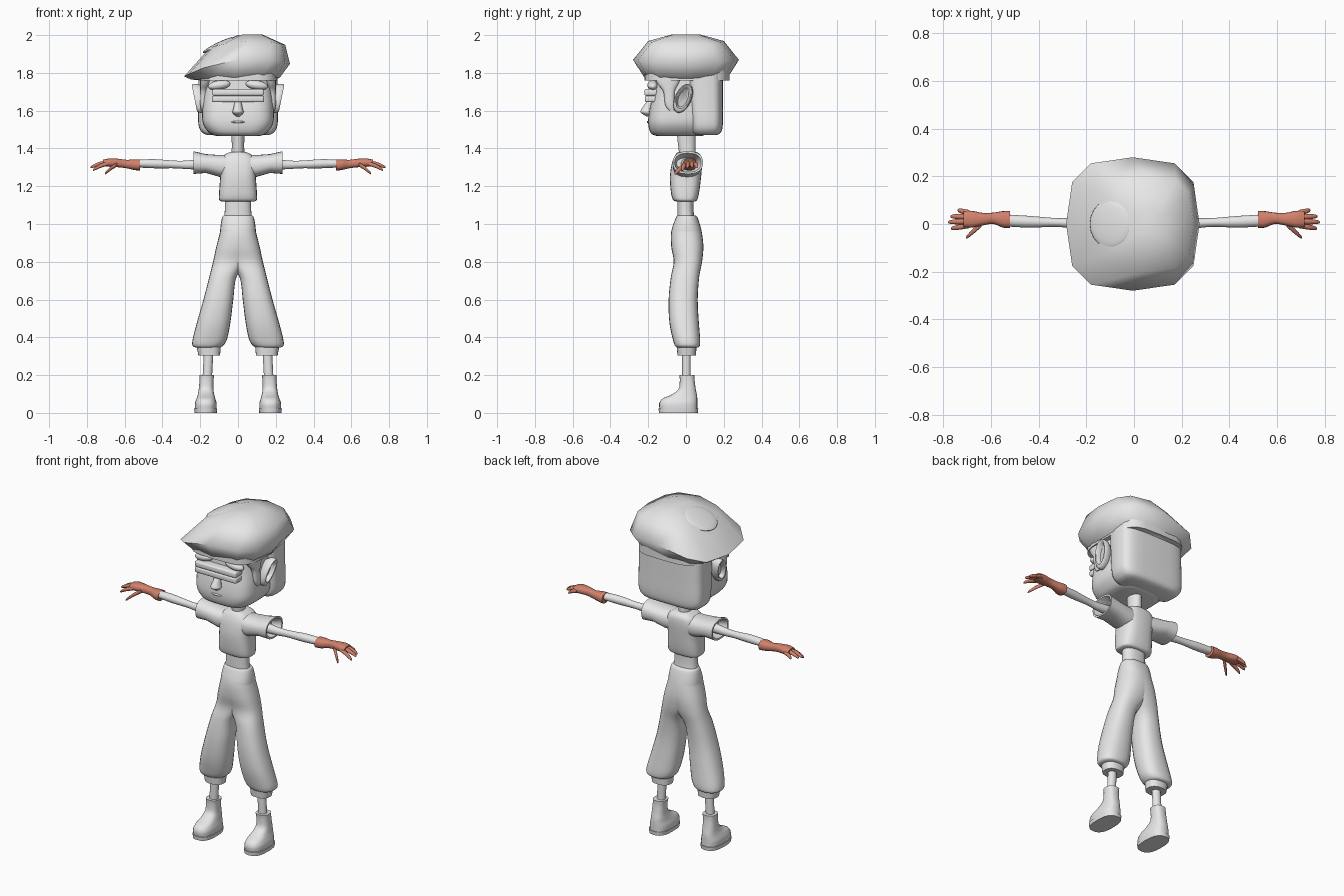
import bpy, bmesh, math
from mathutils import Vector

cube = bpy.data.objects.get("Cube")
if cube:
    bpy.data.objects.remove(cube)


def material(name, colour):
    mat = bpy.data.materials.new(name)
    mat.use_nodes = True
    mat.diffuse_color = (*colour, 1)
    mat.node_tree.nodes["Principled BSDF"].inputs["Base Color"].default_value = (*colour, 1)
    return mat


grey = material("plain grey", (0.8, 0.8, 0.8))
red = material("terracotta glove", (0.64, 0.22, 0.15))


def finish(name, bm, mat, angle):
    bmesh.ops.recalc_face_normals(bm, faces=bm.faces)
    mesh = bpy.data.meshes.new(name)
    bm.to_mesh(mesh)
    bm.free()
    mesh.materials.append(mat)
    obj = bpy.data.objects.new(name, mesh)
    bpy.context.collection.objects.link(obj)
    bpy.ops.object.select_all(action="DESELECT")
    obj.select_set(True)
    bpy.context.view_layer.objects.active = obj
    bpy.ops.object.shade_smooth_by_angle(angle=math.radians(angle))
    return obj


def spline(rings, steps):
    """Fill in smooth in-between rings with a Catmull-Rom curve."""
    if steps == 1:
        return rings
    padded = [rings[0], *rings, rings[-1]]
    result = []
    for a, b, c, d in zip(padded, padded[1:], padded[2:], padded[3:]):
        for k in range(steps):
            t = k / steps
            result.append([q + t / 2 * (r - p + t * (2 * p - 5 * q + 4 * r - s + t * (3 * (q - r) + s - p)))
                           for p, q, r, s in zip(a, b, c, d)])
    return result + [rings[-1]]


def loft(name, rings, axis="z", side=1, sides=24, power=2.4, steps=4, warp=None, mat=grey, angle=50):
    """Rings in hundredths: position on the axis, then min and max of the two other axes."""
    bm = bmesh.new()
    loops = []
    for pos, u0, u1, v0, v1 in spline(rings, steps):
        loop = []
        for i in range(sides):
            a = math.tau * i / sides
            c, s = math.cos(a), math.sin(a)
            u = (u0 + u1) / 2 + (u1 - u0) / 2 * math.copysign(abs(c) ** (2 / power), c)
            v = (v0 + v1) / 2 + (v1 - v0) / 2 * math.copysign(abs(s) ** (2 / power), s)
            point = Vector((u, v, pos) if axis == "z" else (pos, u, v)) / 100
            if warp:
                point = Vector(warp(*point))
            point.x *= side
            loop.append(bm.verts.new(point))
        loops.append(loop)
    for low, high in zip(loops, loops[1:]):
        for i in range(sides):
            j = (i + 1) % sides
            bm.faces.new((low[i], low[j], high[j], high[i]))
    bm.faces.new(loops[0])
    bm.faces.new(loops[-1])
    return finish(name, bm, mat, angle)


def blob(name, centre, size, tilt=0):
    bm = bmesh.new()
    bmesh.ops.create_uvsphere(bm, u_segments=20, v_segments=12, radius=0.5)
    obj = finish(name, bm, grey, 60)
    obj.location, obj.scale = centre, size
    obj.rotation_euler.y = tilt
    return obj


def block(name, centre, size, bevel):
    bm = bmesh.new()
    bmesh.ops.create_cube(bm, size=1)
    bmesh.ops.scale(bm, vec=size, verts=bm.verts)
    bmesh.ops.translate(bm, vec=centre, verts=bm.verts)
    bmesh.ops.bevel(bm, geom=bm.edges[:], offset=bevel, segments=3, profile=0.5, affect="EDGES")
    return finish(name, bm, grey, 40)


# Head and hair
loft("face", [(146.5, -11, 11, -15, 8), (148, -15, 15, -18.5, 11), (153, -18.5, 18.5, -20, 13),
              (160, -19, 19, -19.5, 14), (170, -18.5, 18.5, -17.5, 14), (180, -18, 18, -17, 14)],
     power=3.5, sides=32)
loft("back_hair", [(147, -16, 16, 5, 16), (148.5, -19, 19, 3, 18.5), (153, -21, 21, 2, 19.5),
                   (165, -21, 21, 1, 19.5), (180, -21, 21, 0, 19.5)], power=4, sides=32)
loft("nose", [(157, -1, 1, -21, -17), (159, -3, 3, -24, -17), (161, -2.5, 2.5, -23.5, -17),
              (166, -1.5, 1.5, -20, -16)], power=2)
blob("mouth", (0, -0.2, 1.54), (0.07, 0.015, 0.012))

# Closed eyelids forming one wide band
block("upper_eyelids", (0, -0.185, 1.697), (0.275, 0.07, 0.034), 0.009)
block("lower_eyelids", (0, -0.185, 1.662), (0.275, 0.065, 0.034), 0.009)

# Beret with a slumped right side
def slump(x, y, z):
    amount = min(1, (z - 1.76) / 0.11)
    return x, y, z + amount * (0.11 * x - 0.7 * x * x)


loft("beret", [(176, -20, 19, -20, 21), (177.5, -25, 22, -22, 22), (187, -28.5, 27.5, -28, 28),
               (196.5, -15, 25, -20, 20), (200, 0, 13, -7, 7)],
     sides=12, power=3, steps=1, warp=slump, angle=70)
loft("beret_band", [(176, -21, 21, -22, 23), (182, -21, 21, -22, 23)], power=4, steps=1)
blob("beret_patch", (-0.1, 0, 1.948), (0.19, 0.2, 0.03), -0.45)

# Neck, shirt body and waist
loft("neck", [(134, -4, 4, -3, 5), (140, -3.3, 3.3, -4, 5), (150, -3.5, 3.5, -5, 5)], power=2)
loft("shirt_body", [(112, -9, 9, -5.5, 5), (113, -10, 10, -7, 6), (117, -10, 10, -8, 7),
                    (125, -9.5, 9.5, -8.5, 8), (132, -10, 10, -7.5, 8.5), (136, -8, 8, -6, 8),
                    (138, -4.5, 4.5, -4.5, 6)], power=3)
loft("waist", [(103, -7.5, 7.5, -4.5, 4.5), (107, -7, 7, -4.5, 4), (113, -7, 7, -4.5, 4)], steps=2)

for side, label in ((1, "left"), (-1, "right")):
    def part(name, rings, **options):
        return loft(label + "_" + name, rings, side=side, **options)

    # Ear cup, sideburn and eyebrow
    part("ear", [(18, -4, 1, 160, 172), (21, -6, 3, 159, 174), (24, -6, 3, 159, 174),
                 (24.5, -5, 2, 161, 173), (22, -4, 1, 162, 171)], axis="x", steps=2, power=2,
         warp=lambda x, y, z: (x + 0.2 * (z - 1.74), y + 0.3 * (z - 1.665), z))
    part("sideburn", [(160, 17, 19.5, -9, -6), (163, 16.5, 20, -11, -6), (170, 16, 20, -12, -6),
                      (174, 15, 20, -15, -4), (178, 14, 20, -17, -2)])
    blob(label + "_eyebrow", (side * 0.1, -0.175, 1.735), (0.12, 0.06, 0.05), side * 0.15)

    # Hollow sleeve and arm
    part("sleeve", [(0, -6, 7, 124, 137), (10, -7, 8, 125, 136.5), (17, -7, 8.5, 127, 137),
                    (23.5, -7, 9, 126.5, 138.5), (23.5, -6, 8, 127.5, 137.5), (18, -5, 6, 129, 135)],
         axis="x", steps=1)
    part("arm", [(15, -3, 3, 129, 135), (26, -1.8, 2.5, 129, 133.7), (33, -1.2, 2.5, 129.5, 133.5),
                 (44, -1.5, 3.4, 129.5, 134.3), (54, -1, 4, 130, 134)], axis="x", power=2, sides=16)

    # Glove with fingers and thumb
    part("glove", [(52, -1.7, 5.5, 128.3, 134.2), (55, -1.5, 5.4, 128.6, 134.2),
                   (59, 0, 4.8, 129.5, 134), (63, -0.5, 4.6, 130, 134.5),
                   (68, -1.5, 5.5, 130.3, 134.7), (71.5, -1.2, 5.3, 130.8, 134)],
         axis="x", mat=red, sides=16)
    digits = {"little_finger": ((69, 4.6, 132), (74, 5.8, 130)),
              "ring_finger": ((69, 3, 132.5), (77, 3.2, 130.3)),
              "middle_finger": ((69, 1.2, 132.5), (78, 0.8, 130)),
              "index_finger": ((69, -0.5, 132), (76.8, -1.9, 128.5)),
              "thumb": ((64, 0, 131.5), (70.5, -5.8, 126.5))}
    for name, (root, tip) in digits.items():
        rings = []
        for t, radius in ((0, 1.2), (0.5, 1.15), (0.9, 0.8), (1, 0.3)):
            x, y, z = (p + (q - p) * t for p, q in zip(root, tip))
            z += 2 * t * (1 - t)
            rings.append((x, y - radius, y + radius, z - radius, z + radius))
        part(name, rings, axis="x", sides=10, steps=2, power=2, mat=red, angle=70)

    # Baggy trouser leg; both legs overlap at the hips
    part("trouser_leg", [(104.5, -7.5, 7.5, -4.5, 5), (103, -8.5, 8.5, -5.5, 6.3), (96, -9.5, 9.5, -7.8, 8.3),
                         (88, -9, 11.5, -7.8, 9.2), (80, -5, 13.2, -6.5, 8.5), (72, 0.8, 15.2, -8, 7),
                         (60, 2.5, 18.3, -9.2, 6.2), (48, 4, 21.7, -8.8, 6.8), (39, 5.8, 24, -7, 7.5),
                         (35.5, 8, 24, -5.8, 7.3), (34.5, 10, 22, -4.5, 6)])
    part("trouser_cuff", [(30.5, 9.5, 21, -4.5, 5.3), (36, 9, 22, -5, 5.6)], steps=1)

    # Ankle and boot
    part("ankle", [(18, 13.8, 18.8, -2, 2.5), (33, 13, 18, -2, 2.5)], steps=1, power=2)
    part("boot", [(2, 11.3, 22.8, -14, 6), (5, 11.3, 22.8, -14.2, 6), (7.5, 12, 22, -12.5, 6),
                  (9.5, 12.5, 21.3, -8, 5.8), (12.5, 13, 20.8, -4, 5.2), (17, 13, 20.4, -3.3, 4.6),
                  (20, 12.6, 20.4, -3.5, 4.6)], power=2.6)
    part("boot_sole", [(0, 11.2, 23, -14.3, 6.3), (2.2, 11, 23.2, -14.5, 6.5)], steps=1, power=2.6)
